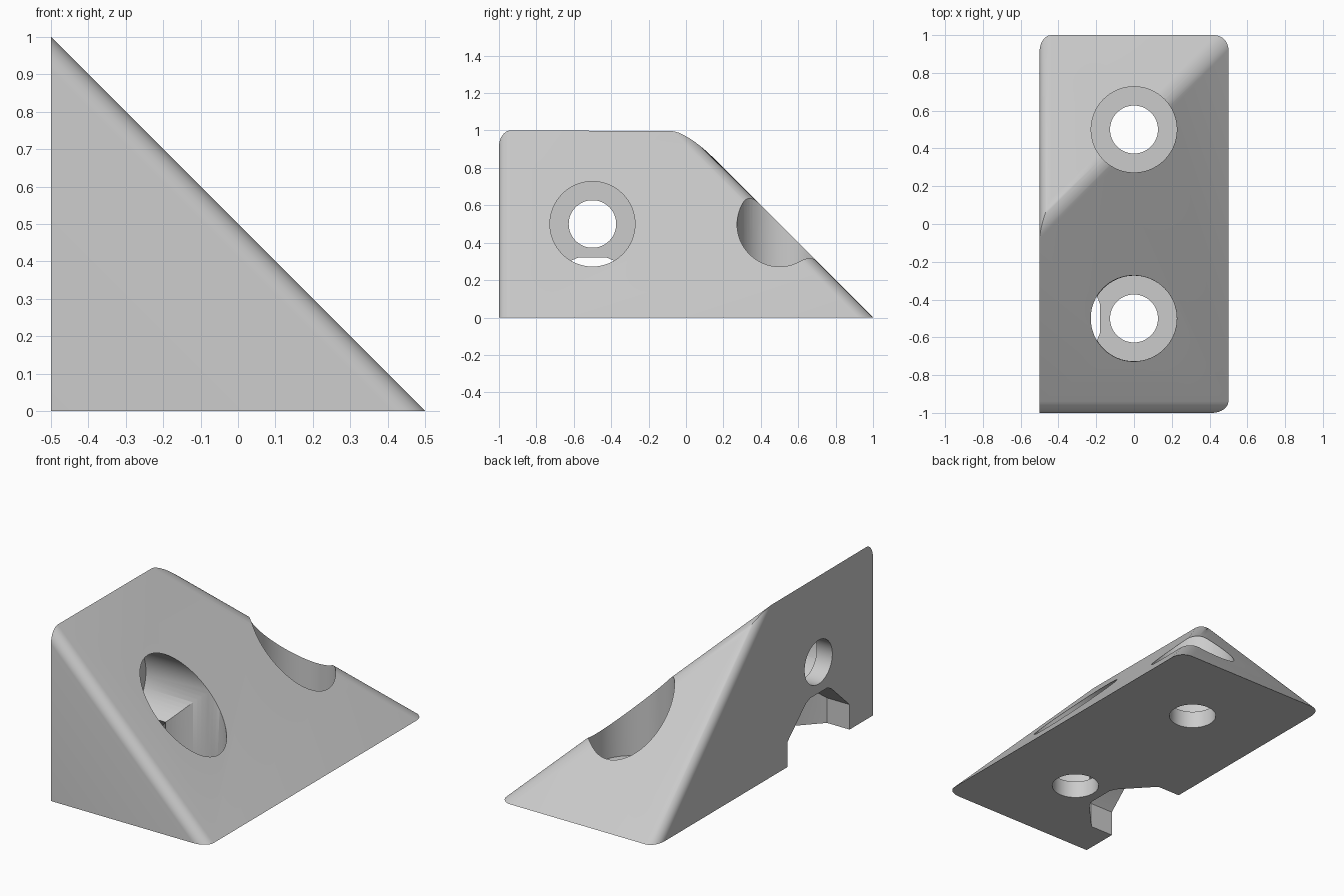
import bpy, bmesh, math
from mathutils import Matrix, Vector

if "Cube" in bpy.data.objects:
    bpy.data.objects.remove(bpy.data.objects["Cube"], do_unlink=True)

WALL = 0.1          # thickness left under the screw heads
HOLE, BORE = 0.127, 0.227


def make_object(name, bm):
    bmesh.ops.recalc_face_normals(bm, faces=bm.faces)
    mesh = bpy.data.meshes.new(name)
    bm.to_mesh(mesh)
    bm.free()
    obj = bpy.data.objects.new(name, mesh)
    bpy.context.collection.objects.link(obj)
    return obj


def boolean(target, cutter, operation="DIFFERENCE"):
    """Apply a boolean and throw the cutter away."""
    cutter.hide_render = True
    mod = target.modifiers.new("cut", "BOOLEAN")
    mod.operation, mod.solver, mod.object = operation, "EXACT", cutter
    bpy.context.view_layer.objects.active = target
    bpy.ops.object.modifier_apply(modifier=mod.name)
    bpy.data.objects.remove(cutter, do_unlink=True)


def cylinder(name, start, axis, radius, length):
    bm = bmesh.new()
    turn = Vector((0, 0, 1)).rotation_difference(axis).to_matrix().to_4x4()
    place = Matrix.Translation(Vector(start) + axis * length / 2) @ turn
    bmesh.ops.create_cone(bm, cap_ends=True, segments=64, radius1=radius,
                          radius2=radius, depth=length, matrix=place)
    return make_object(name, bm)


def prism(name, points, direction):
    bm = bmesh.new()
    face = bm.faces.new([bm.verts.new(p) for p in points])
    grown = bmesh.ops.extrude_face_region(bm, geom=[face])["geom"]
    moved = [g for g in grown if isinstance(g, bmesh.types.BMVert)]
    bmesh.ops.translate(bm, verts=moved, vec=direction)
    return make_object(name, bm)


# Wedge body: upright wall and front, sloped side and sloped back
bm = bmesh.new()
a, b, c, d, e, f = [bm.verts.new(p) for p in (
    (-0.5, -1, 0), (0.5, -1, 0), (-0.5, -1, 1),
    (0.5, 1, 0), (-0.5, 1, 0), (-0.5, 0, 1))]
for loop in ((a, b, c), (a, e, d, b), (a, c, f, e), (b, d, f, c), (d, e, f)):
    bm.faces.new(loop)
rounded = [bm.edges.get(pair) for pair in ((c, b), (d, f), (e, f))]
bmesh.ops.bevel(bm, geom=rounded, offset=0.062, offset_type="OFFSET",
                segments=8, profile=0.5, affect="EDGES")
body = make_object("wedge_bracket", bm)

# Screw holes with wide head recesses: one through the wall, two through the base
X, Z = Vector((1, 0, 0)), Vector((0, 0, 1))
for seat, axis, bore in (((-0.5, -0.5, 0.5), X, BORE + 0.0005),
                         ((0, -0.5, 0), Z, BORE - 0.0005),
                         ((0, 0.5, 0), Z, BORE)):
    seat = Vector(seat)
    boolean(body, cylinder("head_recess", seat + axis * WALL, axis, bore, 1.5))
    boolean(body, cylinder("screw_hole", seat - axis * 0.2, axis, HOLE, 0.5))

# Chamfered corner notch, the same outline in the wall and in the base
half = [(0.285, -0.1), (0.285, 0.145), (0.115, 0.304), (0.077, 0.32)]
outline = half + [(-y, depth) for y, depth in reversed(half)]
notch = prism("corner_notch", [(-0.7, y - 0.5, h) for y, h in outline], X * 0.8)
base_part = prism("base_notch", [(h - 0.5, y - 0.5, -0.2) for y, h in outline], Z * 0.8)
boolean(notch, base_part, "INTERSECT")
boolean(body, notch)

# Plain grey finish
grey = bpy.data.materials.new("light_grey")
grey.use_nodes = True
colour = (0.6, 0.6, 0.6, 1)
grey.diffuse_color = colour
grey.node_tree.nodes["Principled BSDF"].inputs["Base Color"].default_value = colour
body.data.materials.clear()
body.data.materials.append(grey)
for poly in body.data.polygons:
    poly.material_index = 0

bpy.ops.object.select_all(action="DESELECT")
body.select_set(True)
bpy.context.view_layer.objects.active = body
bpy.ops.object.shade_smooth_by_angle(angle=math.radians(30))
